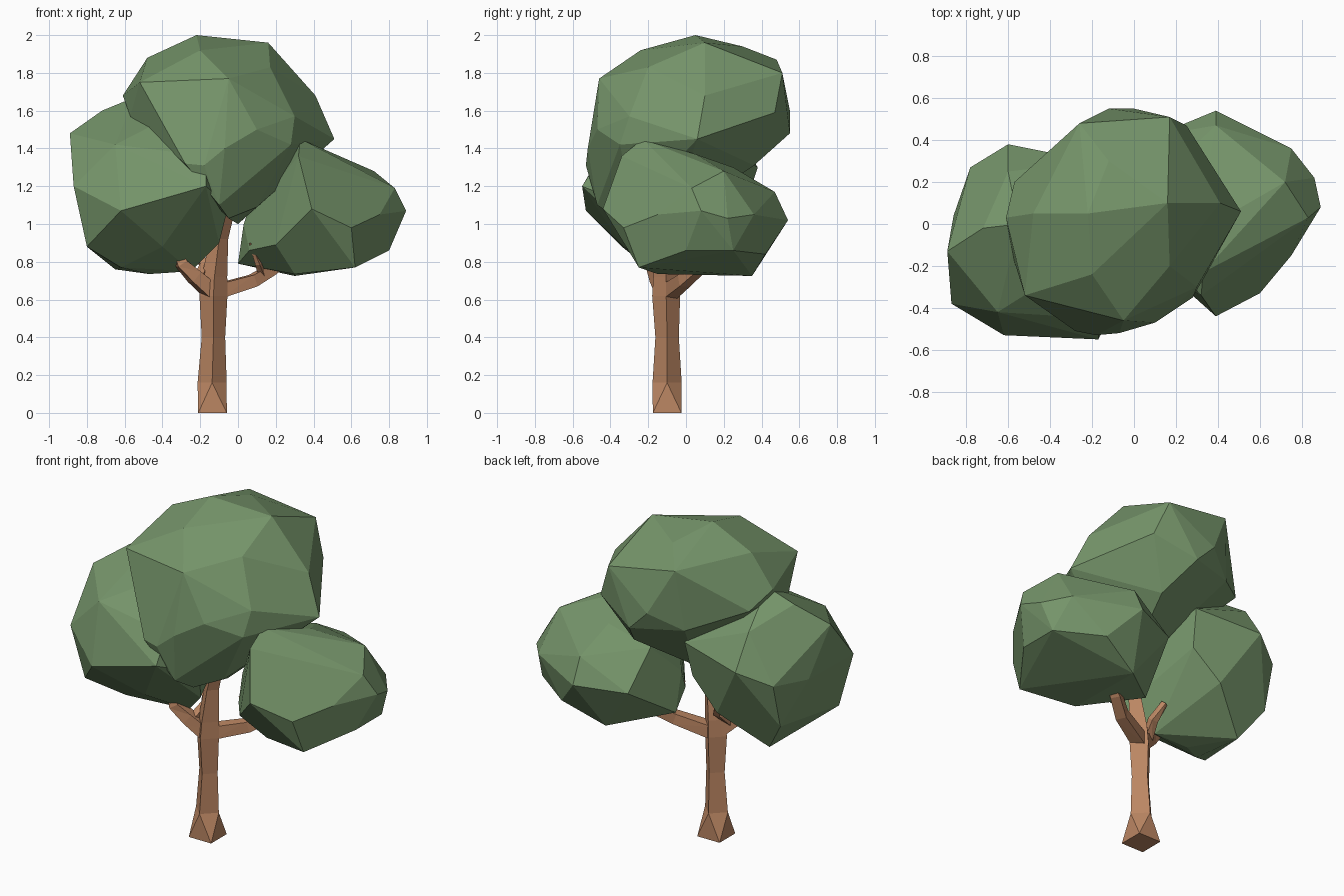
import bpy, bmesh, math
from mathutils import Vector


def material(name, color):
    m = bpy.data.materials.new(name)
    m.diffuse_color = (*color, 1)
    return m


LEAF = material("leaf_green", (0.18, 0.30, 0.145))
BARK = material("bark_brown", (0.50, 0.24, 0.125))


def finish(name, bm, mat):
    bmesh.ops.recalc_face_normals(bm, faces=bm.faces)
    me = bpy.data.meshes.new(name)
    bm.to_mesh(me)
    bm.free()
    me.materials.append(mat)
    ob = bpy.data.objects.new(name, me)
    bpy.context.collection.objects.link(ob)
    return ob


def foliage(name, corners):
    """Faceted leaf clump: the hull around a few corner points."""
    bm = bmesh.new()
    for p in corners:
        bm.verts.new(p)
    bmesh.ops.convex_hull(bm, input=bm.verts)
    loose = [v for v in bm.verts if not v.link_faces]
    bmesh.ops.delete(bm, geom=loose, context='VERTS')
    bmesh.ops.dissolve_limit(bm, angle_limit=math.radians(8),
                             verts=bm.verts, edges=bm.edges)
    return finish(name, bm, LEAF)


def limb(name, path, sides=4, upright=False):
    """Faceted tapering tube along (x, y, z, radius) points."""
    bm = bmesh.new()
    pts = [Vector(p[:3]) for p in path]
    rings = []
    for i, p in enumerate(pts):
        d = pts[min(i + 1, len(pts) - 1)] - pts[max(i - 1, 0)]
        if upright:
            d = Vector((0, 0, 1))
        # an upright trunk turns by half a side above its foot
        ph = 1.0 if upright and i else 0.5
        q = d.to_track_quat('Z', 'Y')
        rings.append([bm.verts.new(p + q @ Vector((
            path[i][3] * math.cos((k + ph) * math.tau / sides),
            path[i][3] * math.sin((k + ph) * math.tau / sides), 0)))
            for k in range(sides)])
    for a, b in zip(rings, rings[1:]):
        for k in range(sides):
            j = (k + 1) % sides
            bm.faces.new((a[k], a[j], b[k]))
            bm.faces.new((a[j], b[j], b[k]))
    bm.faces.new(rings[0])
    bm.faces.new(rings[-1])
    return finish(name, bm, BARK)


# Upper crown
foliage("crown_top", [
    (-.10, -.47, 1.10), (-.05, -.36, 1.03), (0, -.10, 1.00),
    (.10, -.28, 1.09), (-.17, -.46, 1.20),
    (.10, .36, 1.31), (-.28, -.51, 1.32), (-.18, -.53, 1.31),
    (-.07, -.52, 1.40), (.10, -.47, 1.50), (.28, -.35, 1.42),
    (.51, .06, 1.45), (.25, .47, 1.59), (0, .55, 1.48),
    (-.12, .55, 1.60), (-.30, .44, 1.50), (-.57, .20, 1.60),
    (-.61, .03, 1.68), (-.57, -.18, 1.57), (-.52, -.34, 1.75),
    (-.05, -.46, 1.77), (.30, -.30, 1.57), (.41, .10, 1.68),
    (.17, .51, 1.80), (-.26, .48, 1.87), (.17, -.20, 1.83),
    (-.48, .05, 1.88), (-.20, -.24, 1.92), (.16, .10, 1.96),
    (-.22, .05, 2.00), (-.12, .30, 1.94)])

# Left clump
foliage("crown_left", [
    (-.47, -.10, .735), (-.65, .12, .76), (-.25, -.12, .75),
    (-.62, -.20, .77), (-.80, -.34, .88), (-.40, -.33, .88),
    (-.10, -.22, .90), (-.40, .27, .96), (-.78, .20, .95),
    (-.62, -.53, 1.07), (-.87, -.38, 1.20), (-.17, -.55, 1.20),
    (-.05, -.30, 1.10), (-.22, .25, 1.13), (-.86, .04, 1.20),
    (-.78, .27, 1.22), (-.60, .38, 1.30), (-.20, .30, 1.35),
    (-.89, -.13, 1.48), (-.65, -.42, 1.42), (-.17, -.45, 1.36),
    (-.72, -.02, 1.60), (-.55, 0, 1.67), (-.30, -.20, 1.60),
    (-.60, .25, 1.50)])

# Right clump
foliage("crown_right", [
    (.43, 0, .74), (.30, .35, .725), (.30, -.15, .735),
    (0, .10, .79), (.06, -.08, .86), (.62, -.25, .77),
    (.20, -.27, .89), (.55, .42, .84), (.80, .25, .86),
    (.80, 0, .86), (.39, -.44, 1.08), (.75, -.15, 1.05),
    (.60, -.33, .98), (.89, .08, 1.07), (.86, .22, 1.03),
    (.75, .36, 1.05), (.39, .54, 1.02), (.10, .42, 1.00),
    (.03, 0, 1.00), (.83, .03, 1.19), (.72, .20, 1.28),
    (.39, .47, 1.17), (.32, -.34, 1.36), (.33, -.23, 1.45),
    (.46, .05, 1.37), (.35, .25, 1.30), (.10, .20, 1.20)])

# Trunk and central leader
limb("trunk", [
    (-.135, -.10, 0, .107), (-.137, -.10, .16, .077),
    (-.130, -.10, .40, .062), (-.130, -.105, .62, .074),
    (-.125, -.105, .72, .068), (-.100, -.11, .92, .048),
    (-.050, -.12, 1.10, .040)], upright=True)

# Side branches and twigs
branches = {
    "branch_left": [(-.14, -.11, .64, .055), (-.23, -.15, .72, .05),
                    (-.30, -.18, .79, .04), (-.34, -.18, .90, .02)],
    "branch_right": [(-.12, -.09, .64, .055), (.08, -.01, .70, .045),
                     (.18, .06, .76, .04), (.28, .10, .84, .02)],
    "twig_left": [(-.21, -.14, .70, .035), (-.18, -.05, .78, .03),
                  (-.22, .0, .88, .02)],
    "twig_right": [(.13, .02, .73, .025), (.11, -.04, .79, .02),
                   (.07, -.08, .90, .012)]}
for name, path in branches.items():
    limb(name, path)
